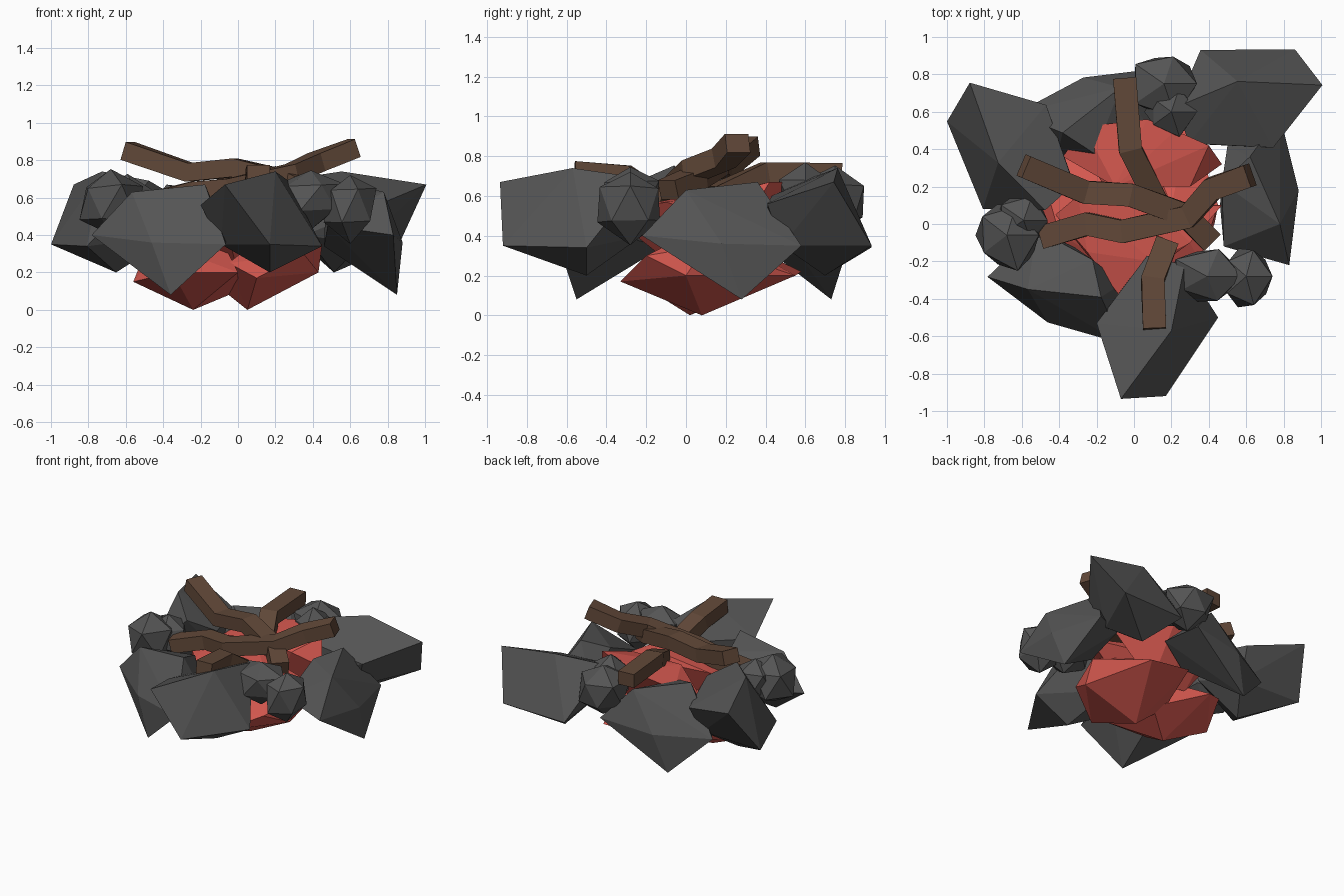
import bpy, bmesh, random
from math import radians
from mathutils import Vector, Matrix

if "Cube" in bpy.data.objects:
    bpy.data.objects.remove(bpy.data.objects["Cube"])

random.seed(4)


def material(name, rgb):
    m = bpy.data.materials.new(name)
    m.diffuse_color = (*rgb, 1)
    m.use_nodes = True
    m.node_tree.nodes["Principled BSDF"].inputs["Base Color"].default_value = m.diffuse_color
    return m


STONE = material("stone", (0.09, 0.09, 0.09))
EMBER = material("ember", (0.68, 0.10, 0.08))
WOOD = material("wood", (0.12, 0.065, 0.04))


def finish(bm, name, mat):
    bmesh.ops.recalc_face_normals(bm, faces=bm.faces)
    mesh = bpy.data.meshes.new(name)
    bm.to_mesh(mesh)
    bm.free()
    mesh.materials.append(mat)
    ob = bpy.data.objects.new(name, mesh)
    bpy.context.collection.objects.link(ob)
    return ob


def hull(name, points, mat, pivot=(0, 0), angle=0, move_to=None):
    """Faceted convex lump, turned about a pivot and optionally moved."""
    p = Vector((*pivot, 0))
    q = Vector((*(move_to or pivot), 0))
    rot = Matrix.Rotation(radians(angle), 3, 'Z')
    bm = bmesh.new()
    for v in points:
        bm.verts.new(rot @ (Vector(v) - p) + q)
    bmesh.ops.convex_hull(bm, input=bm.verts)
    loose = [v for v in bm.verts if not v.link_faces]
    bmesh.ops.delete(bm, geom=loose, context='VERTS')
    return finish(bm, name, mat)


def pebble(name, centre, size):
    """Small irregular stone: jittered icosahedron hull."""
    bm = bmesh.new()
    bmesh.ops.create_icosphere(bm, subdivisions=1, radius=1)
    pts = [Vector(centre) + Vector(a * s for a, s in zip(v.co, size)) * random.uniform(0.88, 1.18)
           for v in bm.verts]
    bm.free()
    return hull(name, pts, STONE)


def stick(name, path, w=0.062, h=0.05):
    """Square-section branch swept along a bent path."""
    pts = [Vector(p) for p in path]
    bm = bmesh.new()
    rings = []
    for i, p in enumerate(pts):
        t = (pts[min(i + 1, len(pts) - 1)] - pts[max(i - 1, 0)]).normalized()
        side = t.cross(Vector((0, 0, 1))).normalized()
        up = side.cross(t)
        rings.append([bm.verts.new(p + side * w * a + up * h * b)
                      for a, b in ((-1, -1), (1, -1), (1, 1), (-1, 1))])
    for r, s in zip(rings, rings[1:]):
        for k in range(4):
            n = (k + 1) % 4
            bm.faces.new((r[k], r[n], s[n], s[k]))
    bm.faces.new(rings[0])
    bm.faces.new(rings[-1])
    return finish(bm, name, WOOD)


# Wedge-shaped rocks, three around the pit
wedge = [(-.07, -.935, .67), (.17, -.92, .35), (.45, -.50, .34), (.20, -.57, .74),
         (-.20, -.53, .56), (.07, -.17, .60), (.27, -.22, .69), (.17, -.50, .20),
         (-.09, -.50, .35), (.03, -.22, .40)]
for i, (spot, turn) in enumerate([((.01, .19), 0), ((.03, .18), 124), ((.01, .06), 236)]):
    hull(f"wedge_rock_{i + 1}", wedge, STONE, (.01, .19), turn, spot)

# Pointed rocks filling the gaps between the wedges
pointed = [(.88, .18, .36), (.78, .58, .35), (.85, .28, .08), (.83, -.22, .40),
           (.78, 0, .63), (.62, .36, .67), (.46, .10, .34), (.47, .22, .60),
           (.48, -.12, .45), (.50, .42, .40)]
for i, (spot, turn) in enumerate([((.85, .28), 0), ((-.36, -.55), -120), ((-.36, .73), 104)]):
    hull(f"pointed_rock_{i + 1}", pointed, STONE, (.85, .28), turn, spot)

# Small stones resting in three pairs
pebbles = [((.16, .75, .57), (.19, .18, .19)), ((.20, .60, .61), (.14, .14, .14)),
           ((.39, -.28, .60), (.20, .15, .15)), ((.60, -.28, .56), (.14, .17, .18)),
           ((-.68, -.06, .57), (.18, .19, .19)), ((-.59, .02, .58), (.15, .14, .15))]
for i, (c, s) in enumerate(pebbles):
    pebble(f"small_stone_{i + 1}", c, s)

# Glowing embers in the middle
embers = [
    [(-.24, .02, 0), (-.56, .10, .15), (-.35, -.28, .20), (0, -.30, .20), (0, .20, .10),
     (-.30, .45, .20), (-.50, .30, .30), (-.10, .10, .40), (-.40, -.05, .35)],
    [(.05, .08, 0), (.43, 0, .20), (.45, .10, .35), (.10, -.33, .17), (-.05, -.20, .25),
     (.30, .55, .20), (0, .58, .22), (-.10, .20, .12), (.20, .10, .45), (.35, -.20, .30)],
    [(-.38, .36, .50), (-.27, .52, .60), (.07, .56, .66), (.22, .50, .67), (.40, .42, .67),
     (.47, .32, .50), (.30, .20, .61), (-.10, .20, .62), (.10, .30, .20), (-.20, .30, .25)],
    [(-.42, .05, .50), (-.30, .15, .59), (-.25, -.15, .55), (-.08, -.38, .50), (.10, -.20, .57),
     (.30, -.10, .57), (.47, .10, .50), (.10, .10, .60), (0, 0, .20)],
]
for i, pts in enumerate(embers):
    hull(f"ember_{i + 1}", pts, EMBER)

# Bent sticks laid across the top
sticks = [
    [(-.59, .31, .85), (-.26, .17, .735), (-.02, .155, .76), (.27, .05, .69), (.41, -.09, .63)],
    [(.62, .26, .865), (.42, .19, .79), (.29, .04, .73), (-.06, -.04, .65), (-.25, 0, .635), (-.49, -.07, .57)],
    [(-.05, .78, .715), (-.02, .40, .72), (.11, .14, .60)],
    [(.11, -.56, .725), (.10, -.30, .705), (.17, -.11, .57)],
]
for i, path in enumerate(sticks):
    stick(f"stick_{i + 1}", path)
